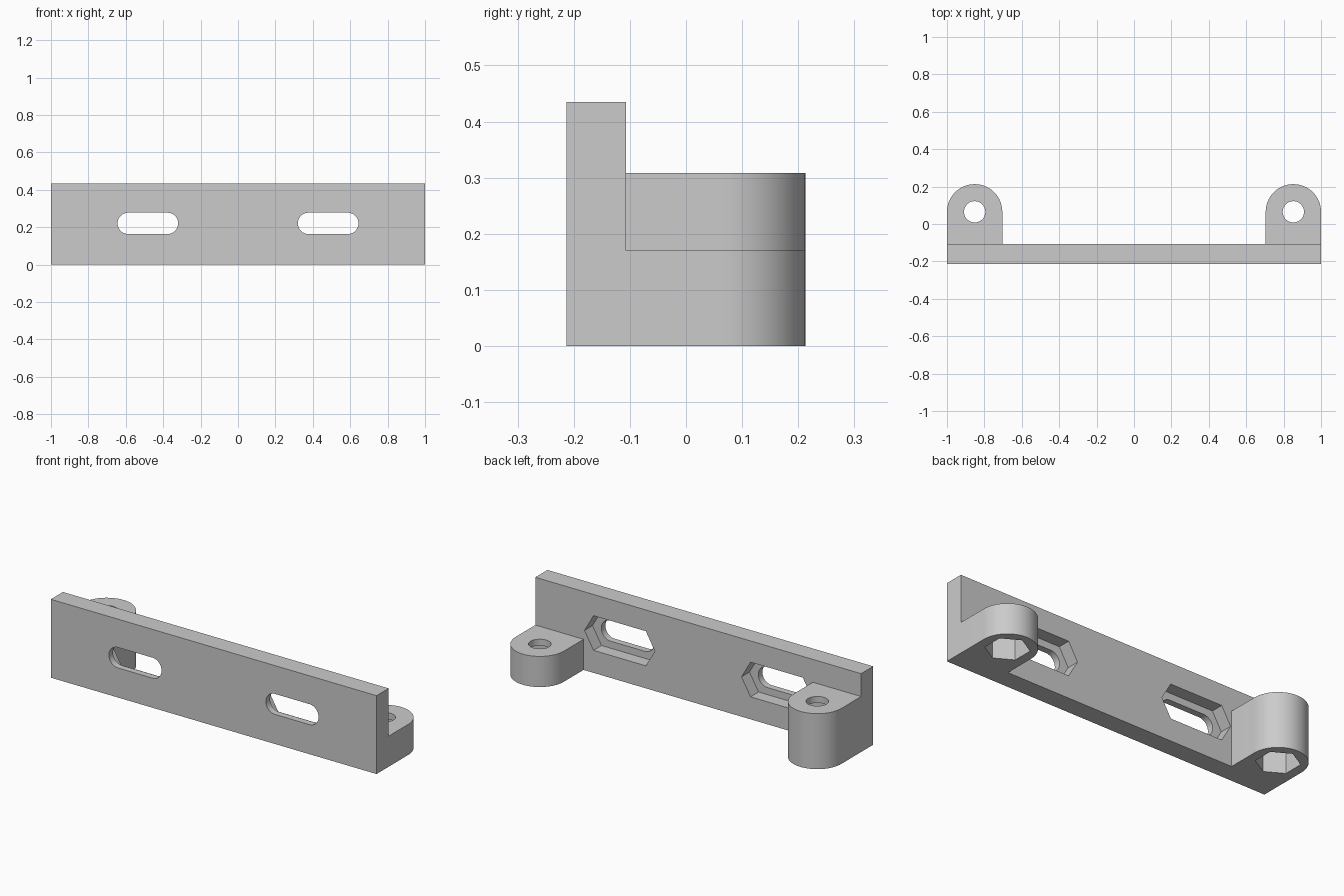
import bpy, bmesh
from math import sin, cos, pi

default_cube = bpy.data.objects.get("Cube")
if default_cube:
    bpy.data.objects.remove(default_cube)

grey = bpy.data.materials.new("light grey plastic")
grey.use_nodes = True
colour = (0.6, 0.6, 0.6, 1)
grey.diffuse_color = colour
grey.node_tree.nodes["Principled BSDF"].inputs["Base Color"].default_value = colour

# Shared dimensions
FRONT, INNER = -0.213, -0.107      # plate front and back
PLATE_TOP = 0.435
EAR_X, EAR_Y, EAR_R = 0.852, 0.065, 0.148
SLOT_X, SLOT_Z, SLOT_HALF = 0.482, 0.221, 0.105
HOLE_R, NUT_R, WALL = 0.057, 0.111, 0.036


def prism(name, profile, low, high, axis):
    """Extrude a 2D profile along y or z."""
    bm = bmesh.new()
    place = {"y": lambda u, v: (u, low, v), "z": lambda u, v: (u, v, low)}[axis]
    face = bm.faces.new([bm.verts.new(place(u, v)) for u, v in profile])
    grown = bmesh.ops.extrude_face_region(bm, geom=[face])["geom"]
    shift = (0, high - low, 0) if axis == "y" else (0, 0, high - low)
    bmesh.ops.translate(bm, vec=shift,
                        verts=[v for v in grown if isinstance(v, bmesh.types.BMVert)])
    bmesh.ops.recalc_face_normals(bm, faces=bm.faces)
    mesh = bpy.data.meshes.new(name)
    bm.to_mesh(mesh)
    bm.free()
    mesh.materials.append(grey)
    obj = bpy.data.objects.new(name, mesh)
    bpy.context.collection.objects.link(obj)
    return obj


def ring(cx, cy, radius, sides, phase=0.0, half=0.0):
    """Regular polygon, stretched sideways into a slot when half is set."""
    points = []
    for i in range(sides):
        a = 2 * pi * (i + phase) / sides
        offset = half if cos(a) > 0 else -half
        points.append((cx + offset + radius * cos(a), cy + radius * sin(a)))
    return points


def combine(target, tool, operation):
    """Apply a boolean and discard the tool."""
    tool.hide_render = True
    mod = target.modifiers.new(operation, "BOOLEAN")
    mod.operation, mod.solver, mod.object = operation, "EXACT", tool
    graph = bpy.context.evaluated_depsgraph_get()
    graph.update()
    mesh = bpy.data.meshes.new_from_object(target.evaluated_get(graph))
    target.modifiers.clear()
    target.data = mesh
    bpy.data.objects.remove(tool)


# Upright mounting plate
bracket = prism("mounting_bracket",
                [(-1, 0), (1, 0), (1, PLATE_TOP), (-1, PLATE_TOP)], FRONT, INNER, "y")

# Rounded ears: the left one is low, the right one tall
ears = ((1, 0.17), (-1, 0.308))
for side, top in ears:
    x = side * EAR_X
    arc = [(x + EAR_R * cos(pi * i / 32), EAR_Y + EAR_R * sin(pi * i / 32))
           for i in range(33)]
    root = INNER - 0.05
    profile = [(x + EAR_R, root)] + arc + [(x - EAR_R, root)]
    combine(bracket, prism("ear", profile, 0, top, "z"), "UNION")

for side, top in ears:
    # Nut pocket from below and screw hole through the top
    x = side * EAR_X
    nut = prism("nut_pocket", ring(x, EAR_Y, NUT_R, 6, 0.5), -0.1, top - WALL, "z")
    combine(bracket, nut, "DIFFERENCE")
    hole = prism("screw_hole", ring(x, EAR_Y, HOLE_R, 48, 0.5), -0.1, top + 0.1, "z")
    combine(bracket, hole, "DIFFERENCE")

    # Adjustment slot with a wider pointed recess at the back
    x = side * SLOT_X
    recess = prism("slot_recess", ring(x, SLOT_Z, NUT_R, 6, 0, SLOT_HALF),
                   FRONT + WALL, INNER + 0.1, "y")
    combine(bracket, recess, "DIFFERENCE")
    slot = prism("slot", ring(x, SLOT_Z, HOLE_R, 48, 0.5, SLOT_HALF),
                 FRONT - 0.1, INNER + 0.1, "y")
    combine(bracket, slot, "DIFFERENCE")

# Smooth the round walls, keep the corners crisp
bpy.ops.object.select_all(action="DESELECT")
bracket.select_set(True)
bpy.context.view_layer.objects.active = bracket
bpy.ops.object.shade_smooth_by_angle(angle=pi / 6)
